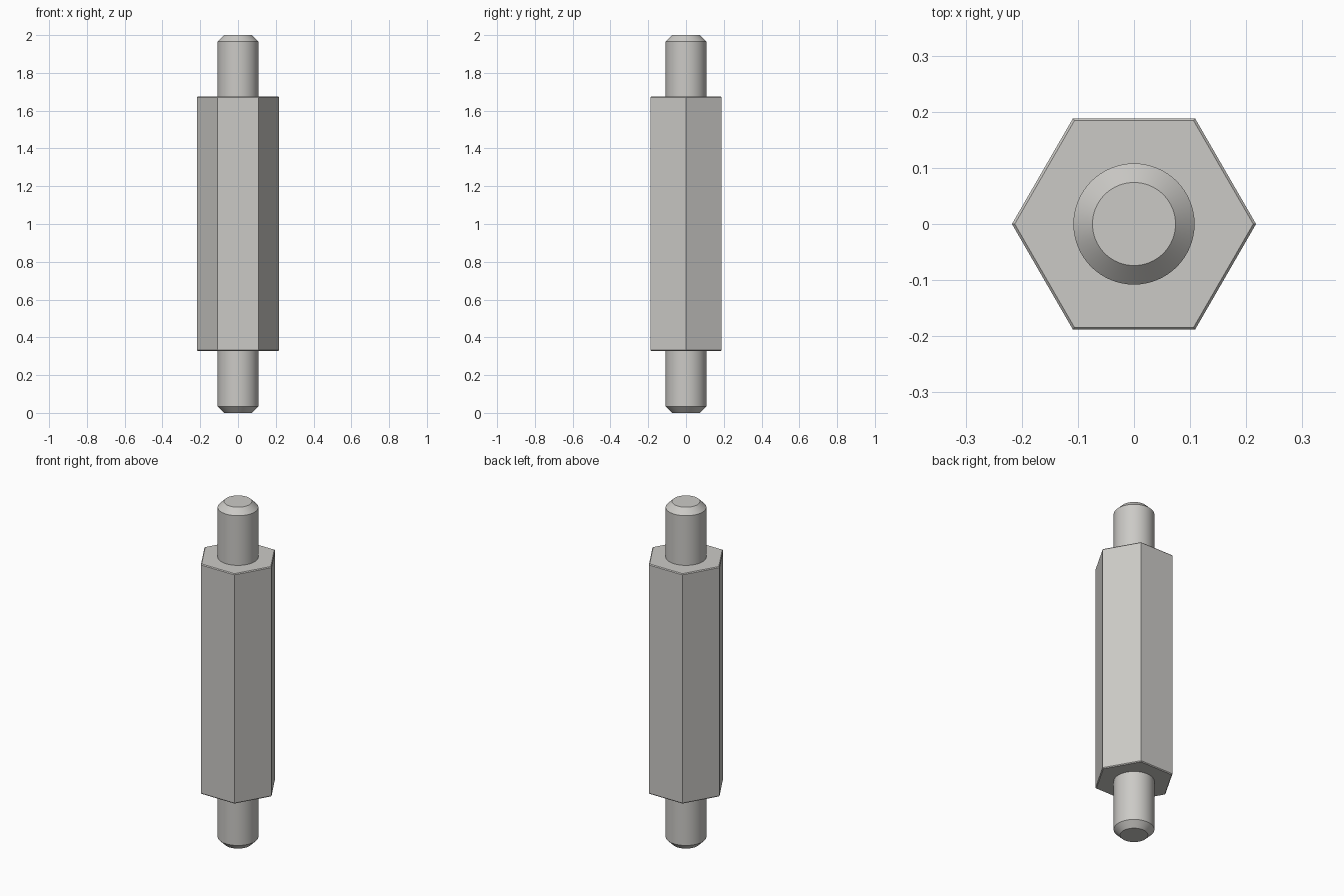
import bpy
import math

cube = bpy.data.objects.get("Cube")
if cube:
    bpy.data.objects.remove(cube, do_unlink=True)

# Single metal colour
metal = bpy.data.materials.new("light_steel")
metal.use_nodes = True
colour = (0.6, 0.59, 0.565, 1)
metal.diffuse_color = colour
metal.node_tree.nodes["Principled BSDF"].inputs["Base Color"].default_value = colour


def turned_part(name, sides, profile, smooth=False):
    """Stack rings of (radius, height) into a closed prism-like solid."""
    verts = [(r * math.cos(math.tau * i / sides), r * math.sin(math.tau * i / sides), z)
             for r, z in profile for i in range(sides)]
    faces = [list(range(sides))[::-1],
             [len(verts) - sides + i for i in range(sides)]]
    for ring in range(len(profile) - 1):
        a, b = ring * sides, (ring + 1) * sides
        for i in range(sides):
            j = (i + 1) % sides
            faces.append([a + i, a + j, b + j, b + i])
    mesh = bpy.data.meshes.new(name)
    mesh.from_pydata(verts, [], faces)
    mesh.materials.append(metal)
    obj = bpy.data.objects.new(name, mesh)
    bpy.context.collection.objects.link(obj)
    if smooth:
        bpy.ops.object.select_all(action="DESELECT")
        obj.select_set(True)
        bpy.context.view_layer.objects.active = obj
        bpy.ops.object.shade_smooth_by_angle(angle=math.radians(30))
    return obj


LOW, HIGH = 0.328, 1.675     # ends of the hexagonal body
BODY, EDGE = 0.2175, 0.005   # corner radius and edge chamfer
STUD, TIP, CHAMFER = 0.108, 0.074, 0.034

# Hexagonal body with slightly broken edges
turned_part("hex_body", 6, [(BODY - EDGE, LOW), (BODY, LOW + EDGE),
                            (BODY, HIGH - EDGE), (BODY - EDGE, HIGH)])

# Round studs with chamfered tips
turned_part("lower_stud", 64, [(TIP, 0), (STUD, CHAMFER), (STUD, LOW)], True)
turned_part("upper_stud", 64, [(STUD, HIGH), (STUD, 2 - CHAMFER), (TIP, 2)], True)
